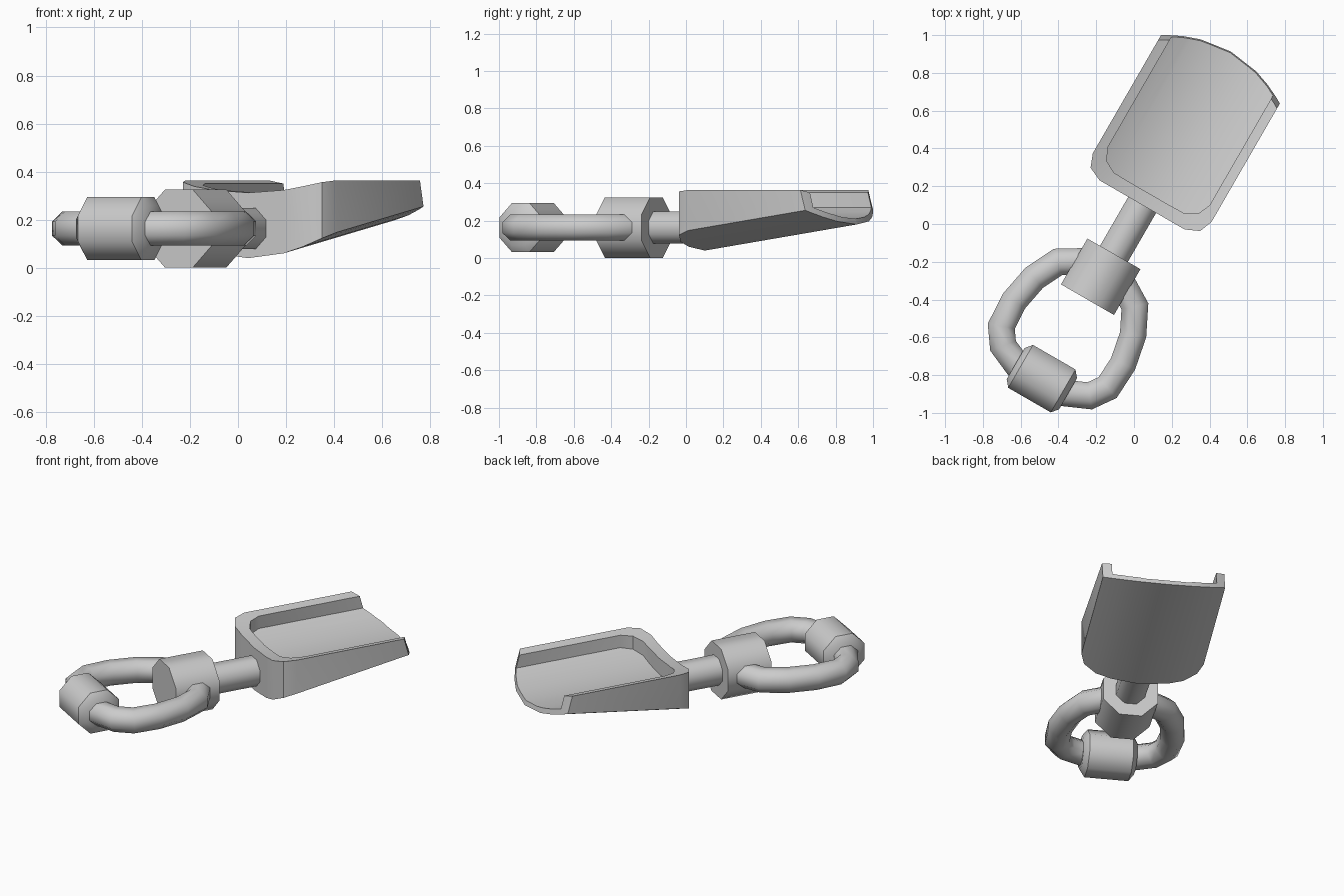
import bpy, bmesh, math
from mathutils import Vector, Matrix

if "Cube" in bpy.data.objects:
    bpy.data.objects.remove(bpy.data.objects["Cube"])

# The whole model lies along an axis turned 30 degrees; parts are built in
# local (side, along, up) coordinates and then turned.
TURN = Matrix.Rotation(math.radians(-30), 4, 'Z') @ Matrix.Translation((-0.013, 0, 0))
ZC = 0.163


def finish(bm, name):
    bmesh.ops.recalc_face_normals(bm, faces=bm.faces)
    bm.transform(TURN)
    me = bpy.data.meshes.new(name)
    bm.to_mesh(me)
    bm.free()
    ob = bpy.data.objects.new(name, me)
    bpy.context.collection.objects.link(ob)
    return ob


def smooth(ob, angle=50):
    bpy.ops.object.select_all(action='DESELECT')
    ob.select_set(True)
    bpy.context.view_layer.objects.active = ob
    bpy.ops.object.shade_smooth_by_angle(angle=math.radians(angle))


def loft(rings, name):
    """Skin a row of equal closed rings and cap both ends."""
    bm = bmesh.new()
    rows = [[bm.verts.new(p) for p in ring] for ring in rings]
    n = len(rows[0])
    for a, b in zip(rows, rows[1:]):
        for i in range(n):
            j = (i + 1) % n
            bm.faces.new((a[i], a[j], b[j], b[i]))
    bm.faces.new(rows[0])
    bm.faces.new(rows[-1])
    return finish(bm, name)


def tube(path, radii, name, sides=8):
    """Eight-sided tube along a flat path, mitred at the bends."""
    pts = [Vector((s, t, ZC)) for s, t in path]
    rings = []
    for i, p in enumerate(pts):
        d0 = (p - pts[max(i - 1, 0)]).normalized() if i else (pts[1] - p).normalized()
        d1 = (pts[i + 1] - p).normalized() if i < len(pts) - 1 else d0
        d = (d0 + d1).normalized()
        side = Vector((d.y, -d.x, 0)) / max(d.dot(d0), 0.5)
        r = radii[i] / math.cos(math.pi / sides)
        angles = [(k + 0.5) * 2 * math.pi / sides for k in range(sides)]
        rings.append([p + r * (side * math.cos(a) + Vector((0, 0, math.sin(a)))) for a in angles])
    ob = loft(rings, name)
    smooth(ob)
    return ob


def mirrored(half):
    """Half list starting at the centre column -> full list across."""
    return [(-s, t) for s, t in reversed(half[1:])] + half


# Scoop: curved block with a dished hollow
def block_ring(s, back):
    q = (s / 0.36) ** 2
    low = lambda t: 0.04 + 0.149 * (t - 0.109) + 0.09 * q
    front = 1.047 - 0.107 * q
    top = 0.312 + 0.051 * q
    return [(s, back, low(back)), (s, front, low(front)), (s, front - 0.03, top), (s, back, top)]


def hollow_ring(s, back):
    floor = 0.21 + 0.06 * (s / 0.31) ** 2
    return [(s, back, floor), (s, 1.3, floor), (s, 1.3, 0.5), (s, back, 0.5)]


outer = mirrored([(0, 0.109), (0.17, 0.109), (0.26, 0.109), (0.335, 0.143), (0.363, 0.215)])
inner = mirrored([(0, 0.18), (0.12, 0.18), (0.215, 0.182), (0.28, 0.217), (0.31, 0.285)])
scoop = loft([block_ring(s, t) for s, t in outer], "scoop")
hollow = loft([hollow_ring(s, t) for s, t in inner], "scoop_hollow")
hollow.hide_render = True
cut = scoop.modifiers.new("hollow", 'BOOLEAN')
cut.operation = 'DIFFERENCE'
cut.solver = 'EXACT'
cut.object = hollow
bpy.context.view_layer.objects.active = scoop
bpy.ops.object.modifier_apply(modifier=cut.name)
bpy.data.objects.remove(hollow)
smooth(scoop, 35)

# Stem and swivel hub
tube([(0, -0.25), (0, 0.16)], [0.085] * 2, "stem")
tube([(0, -0.47), (0, -0.19)], [0.162] * 2, "swivel_hub")

# Link: rounded loop from one side of the hub to the other
half_link = [(0, -0.965), (0.14, -0.96), (0.265, -0.905), (0.325, -0.82),
             (0.333, -0.67), (0.302, -0.51), (0.235, -0.375), (0.12, -0.305)]
link = mirrored(half_link)
tube(link, [0.07] * len(link), "link")

# Locking nut with chamfered ends
tube([(-0.16, -0.953), (-0.13, -0.953), (0.13, -0.953), (0.16, -0.953)],
     [0.095, 0.131, 0.131, 0.095], "locking_nut")
